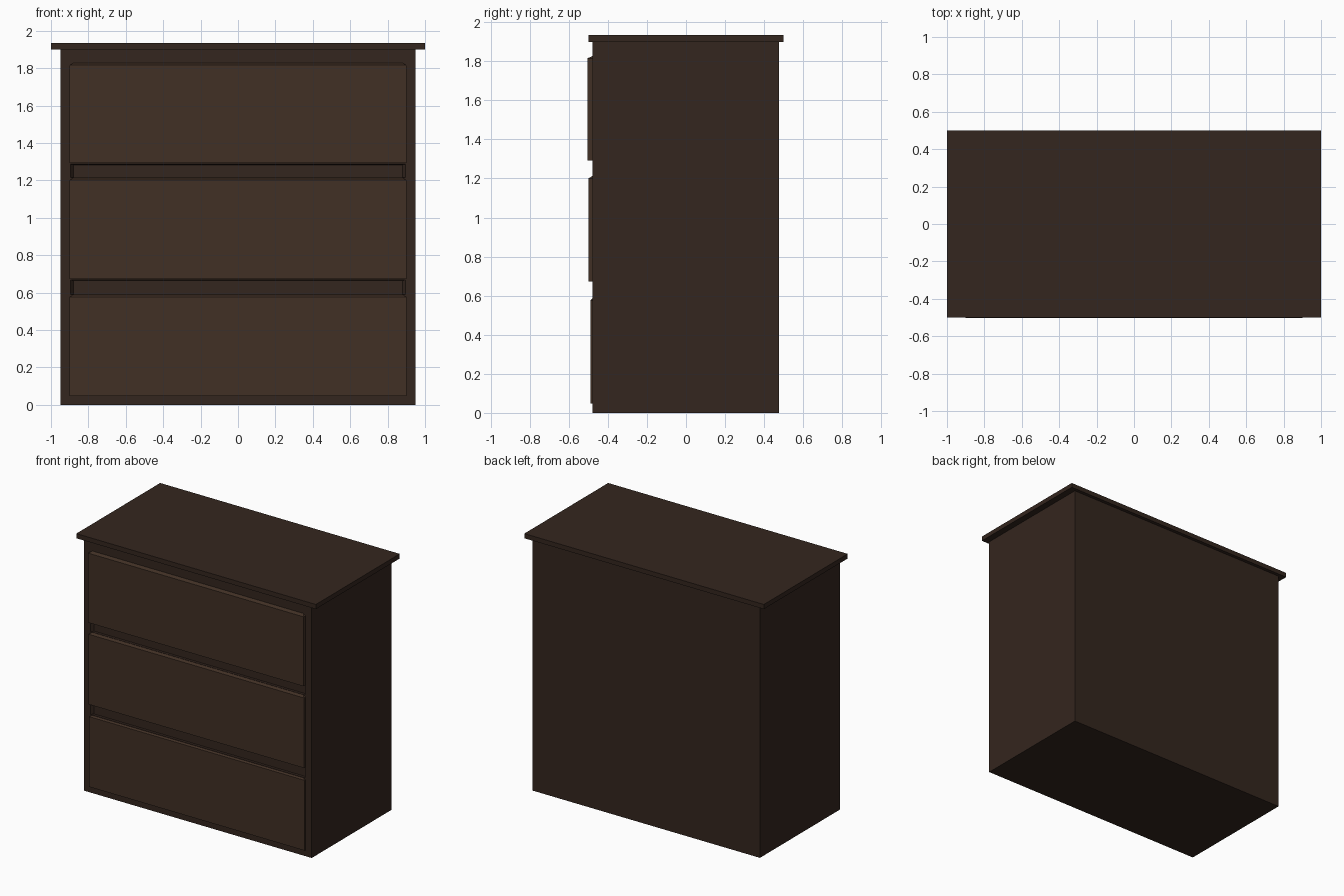
import bpy, bmesh

if "Cube" in bpy.data.objects:
    bpy.data.objects.remove(bpy.data.objects["Cube"])

FRONT = -0.478  # plane of the cabinet front


def material(name, rgb):
    m = bpy.data.materials.new(name)
    m.diffuse_color = (*rgb, 1)
    m.use_nodes = True
    m.node_tree.nodes["Principled BSDF"].inputs["Base Color"].default_value = m.diffuse_color
    return m


dark = material("dark_wood", (0.034, 0.019, 0.013))
warm = material("drawer_wood", (0.052, 0.029, 0.018))


def loft(name, front, back, mat=None):
    """Solid between two xz outlines, each given as (y, [(x, z), ...])."""
    bm = bmesh.new()
    rings = [[bm.verts.new((x, y, z)) for x, z in pts] for y, pts in (front, back)]
    a, b = rings
    bm.faces.new(a)
    bm.faces.new(b[::-1])
    n = len(a)
    for i in range(n):
        j = (i + 1) % n
        bm.faces.new((a[i], b[i], b[j], a[j]))
    bmesh.ops.recalc_face_normals(bm, faces=bm.faces)
    mesh = bpy.data.meshes.new(name)
    bm.to_mesh(mesh)
    bm.free()
    ob = bpy.data.objects.new(name, mesh)
    bpy.context.collection.objects.link(ob)
    if mat:
        mesh.materials.append(mat)
    return ob


def rect(hx, z0, z1):
    return [(-hx, z0), (hx, z0), (hx, z1), (-hx, z1)]


# Cabinet body and overhanging top
body = loft("cabinet_body", (FRONT, rect(0.95, 0, 1.9)), (0.475, rect(0.95, 0, 1.9)), dark)
loft("cabinet_top", (-0.5, rect(1, 1.9, 1.935)), (0.5, rect(1, 1.9, 1.935)), dark)

# Drawer fronts: top edge slopes up and back to a narrower line
drawers = [("lower", 0.047, 0.576, -0.490),
           ("middle", 0.673, 1.201, -0.498),
           ("upper", 1.292, 1.815, -0.503)]
for label, z0, z1, y in drawers:
    def outline(rise, inset):
        return [(-0.9, z0), (0.9, z0), (0.9, z1), (0.9 - inset, z1 + rise),
                (inset - 0.9, z1 + rise), (-0.9, z1)]
    loft(label + "_drawer_front", (y, outline(0.001, 0.001)),
         (FRONT + 0.004, outline(0.014, 0.022)), warm)

# Shallow tapered finger grooves between the drawers
for i in range(2):
    z0, z1 = drawers[i][2] + 0.014, drawers[i + 1][1] - 0.001
    cutter = loft("groove_cutter", (FRONT - 0.02, rect(0.91, z0, z1)),
                  (FRONT + 0.02, rect(0.88, z0, z1 - 0.008)), dark)
    cutter.hide_render = True
    cutter.hide_viewport = True
    cut = body.modifiers.new("finger_groove", 'BOOLEAN')
    cut.operation = 'DIFFERENCE'
    cut.solver = 'EXACT'
    cut.object = cutter
